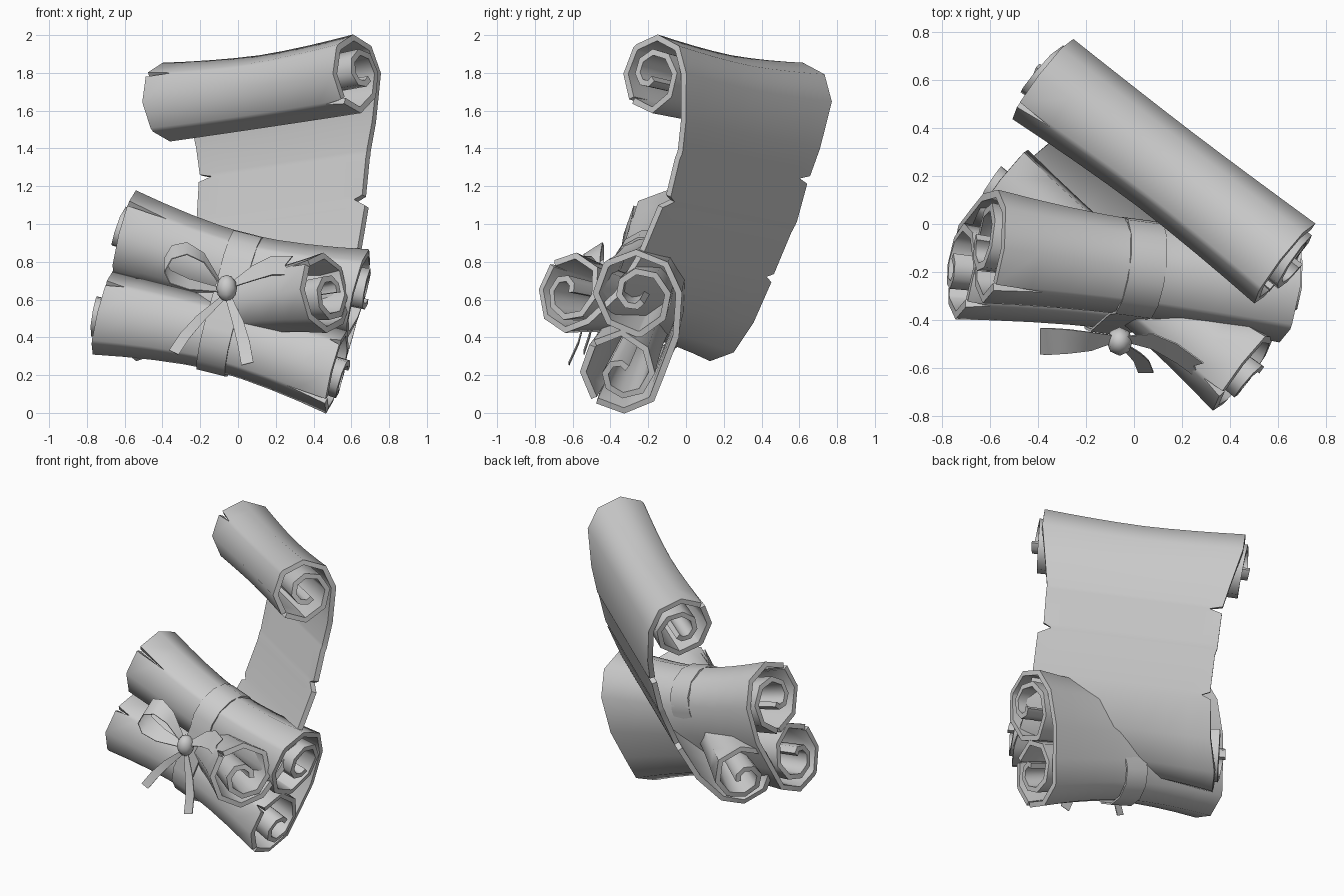
import bpy, bmesh, math
from math import cos, sin, radians
from mathutils import Vector

cube = bpy.data.objects.get("Cube")
if cube:
    bpy.data.objects.remove(cube)

mat = bpy.data.materials.new("paper_grey")
mat.use_nodes = True
grey = (0.6, 0.6, 0.6, 1)
mat.diffuse_color = grey
mat.node_tree.nodes["Principled BSDF"].inputs["Base Color"].default_value = grey


def finish(name, bm, thickness=0, angle=55):
    """Turn a bmesh into a shaded object, with optional thickness."""
    bmesh.ops.recalc_face_normals(bm, faces=bm.faces)
    mesh = bpy.data.meshes.new(name)
    bm.to_mesh(mesh)
    bm.free()
    mesh.materials.append(mat)
    ob = bpy.data.objects.new(name, mesh)
    bpy.context.collection.objects.link(ob)
    bpy.ops.object.select_all(action='DESELECT')
    bpy.context.view_layer.objects.active = ob
    ob.select_set(True)
    if thickness:
        mod = ob.modifiers.new("thickness", 'SOLIDIFY')
        mod.thickness = thickness
        mod.offset = 0
        bpy.ops.object.modifier_apply(modifier=mod.name)
    bpy.ops.object.shade_smooth_by_angle(angle=radians(angle))
    return ob


def grid(bm, rows, closed=False):
    """Skin rows of points with quads."""
    rows = [[bm.verts.new(p) for p in row] for row in rows]
    if closed:
        rows.append(rows[0])
    for r0, r1 in zip(rows, rows[1:]):
        for i in range(len(r0) - 1):
            bm.faces.new((r0[i], r0[i + 1], r1[i + 1], r1[i]))


class Frame:
    """Local axes: along the roll, forward and up."""
    def __init__(self, centre, axis):
        self.c = Vector(centre)
        self.a = Vector(axis).normalized()
        self.n = self.a.cross(Vector((0, 0, 1))).normalized()
        self.u = self.n.cross(self.a)

    def at(self, t, p, q):
        return self.c + self.a * t + self.n * p + self.u * q


def spiral(centre, start, turn, radius, pivot, pinch, slits={}, count=15):
    """Curl points, outside to inside: (p, q, left inset, right inset, pivot, pinch)."""
    pts = []
    for i in range(count + 1):
        # The outer wrap stays round, then the paper curls tightly inwards
        f = max(0, (i - 6) / (count - 6)) ** 0.75
        r = radius + (0.045 - radius) * f
        left, right = slits.get(i, (0, 0))
        for d in (-3, 0, 3) if i in slits else (0,):
            ang = radians(start + turn * (45 * i + d))
            cut = d == 0
            pts.append((centre[0] + r * cos(ang), centre[1] + r * sin(ang),
                        left * cut - 0.055 * f, right * cut - 0.055 * f, pivot, pinch))
    return pts


def scroll(name, frame, half, profile, stations=9):
    rows = []
    for p, q, left, right, pivot, pinch in profile:
        row = []
        for i in range(stations):
            t = -half + left + (2 * half - left - right) * i / (stations - 1)
            s = 1 - pinch * max(0, 1 - abs(t / half) ** 1.6)
            row.append(frame.at(t, pivot[0] + (p - pivot[0]) * s,
                                pivot[1] + (q - pivot[1]) * s))
        rows.append(row)
    bm = bmesh.new()
    grid(bm, rows)
    return finish(name, bm, 0.034)


# Tall open scroll: upper curl, hanging sheet with torn edges, lower curl
tall = Frame((0.125, 0.22, 1.72), (1.01, -0.77, 0.15))
low = (0.457, -1.167)
sheet = [(-0.175, -0.25, 0.05, 0.05), (-0.145, -0.4, 0.08, 0.08),
         (-0.14, -0.42, 0.16, 0.08), (-0.13, -0.44, 0.08, 0.08),
         (-0.08, -0.64, 0.08, 0.09), (-0.07, -0.66, 0.08, 0.14),
         (-0.055, -0.7, 0.09, 0.06), (0.04, -0.92, 0.09, 0.06),
         (0.05, -0.94, 0.14, 0.06), (0.06, -0.96, 0.08, 0.06),
         (0.18, -1.17, 0.05, 0.04)]
profile = spiral((0, 0), 180, -1, 0.193, (-0.1, -0.2), 0.09, {3: (0.16, 0), 5: (0, 0.12)})[::-1]
profile += [s + (low, 0.0) for s in sheet]
profile += spiral(low, -130, 1, 0.198, low, 0.33, {4: (0, 0.1)})
scroll("tall_scroll", tall, 0.64, profile)

# Tied double scroll: two curls sharing a back sheet, drawn in at the waist
tied = Frame((-0.04, -0.22, 0.58), (1.245, -0.165, -0.315))
upper = spiral((-0.052, 0.217), 180, -1, 0.222, (0, 0), 0.18, {3: (0.22, 0), 6: (0.1, 0)})
lower = spiral((0.04, -0.212), 180, 1, 0.212, (0, 0), 0.18, {3: (0, 0.22), 5: (0.1, 0.06)})
back_sheet = [(-0.25, -0.02, 0, 0, (0, 0), 0.18)]
scroll("tied_scroll", tied, 0.645, upper[::-1] + back_sheet + lower)

# Ribbon band around both rolls
bm = bmesh.new()
loop = []
for k in range(8):
    ang = radians(-10 + k * 200 / 7)
    loop.append((-0.04 + 0.203 * cos(ang), 0.177 + 0.203 * sin(ang)))
loop += [(-p, -q) for p, q in loop]
grid(bm, [[tied.at(t, p, q) for t in (-0.078, 0.078)] for p, q in loop], closed=True)
finish("ribbon_band", bm, 0.012)

# Bow knot
bm = bmesh.new()
bmesh.ops.create_uvsphere(bm, u_segments=8, v_segments=6, radius=1)
for v in bm.verts:
    v.co = Vector((-0.06 + 0.055 * v.co.x, -0.49 + 0.06 * v.co.y, 0.66 + 0.07 * v.co.z))
finish("bow_knot", bm)


def ribbon(name, path, width, widths, notch=0.0):
    """Thin strip along a path, with an optional swallowtail end."""
    path = [Vector(p) for p in path]
    width = Vector(width)
    rows = [[p - width * w, p, p + width * w] for p, w in zip(path, widths)]
    if notch:
        rows[-1][1] = path[-1] - (path[-1] - path[-2]).normalized() * notch
    bm = bmesh.new()
    grid(bm, rows)
    return finish(name, bm, 0.006)


# Bow loop and tails
ribbon("bow_loop",
       [(-0.09, -0.48, 0.68), (-0.18, -0.49, 0.82), (-0.27, -0.49, 0.87),
        (-0.35, -0.49, 0.85), (-0.39, -0.49, 0.78), (-0.36, -0.49, 0.72),
        (-0.26, -0.49, 0.68), (-0.09, -0.48, 0.65)],
       (0, 0.055, 0.035), (0.3, 0.7, 0.9, 1, 1, 1, 0.8, 0.3))
ribbon("bow_tail_side",
       [(-0.03, -0.48, 0.68), (0.08, -0.49, 0.74), (0.18, -0.54, 0.78), (0.29, -0.62, 0.78)],
       (0, 0.04, 0.05), (0.3, 0.8, 1, 1), 0.05)
ribbon("bow_tail_left",
       [(-0.08, -0.49, 0.61), (-0.2, -0.49, 0.5), (-0.28, -0.51, 0.41), (-0.34, -0.54, 0.32)],
       (0.025, 0, -0.012), (0.5, 0.9, 1, 1))
ribbon("bow_tail_right",
       [(-0.05, -0.5, 0.61), (0, -0.54, 0.48), (0.03, -0.57, 0.37), (0.05, -0.62, 0.26)],
       (0.032, 0, 0.008), (0.5, 0.9, 1, 1))
